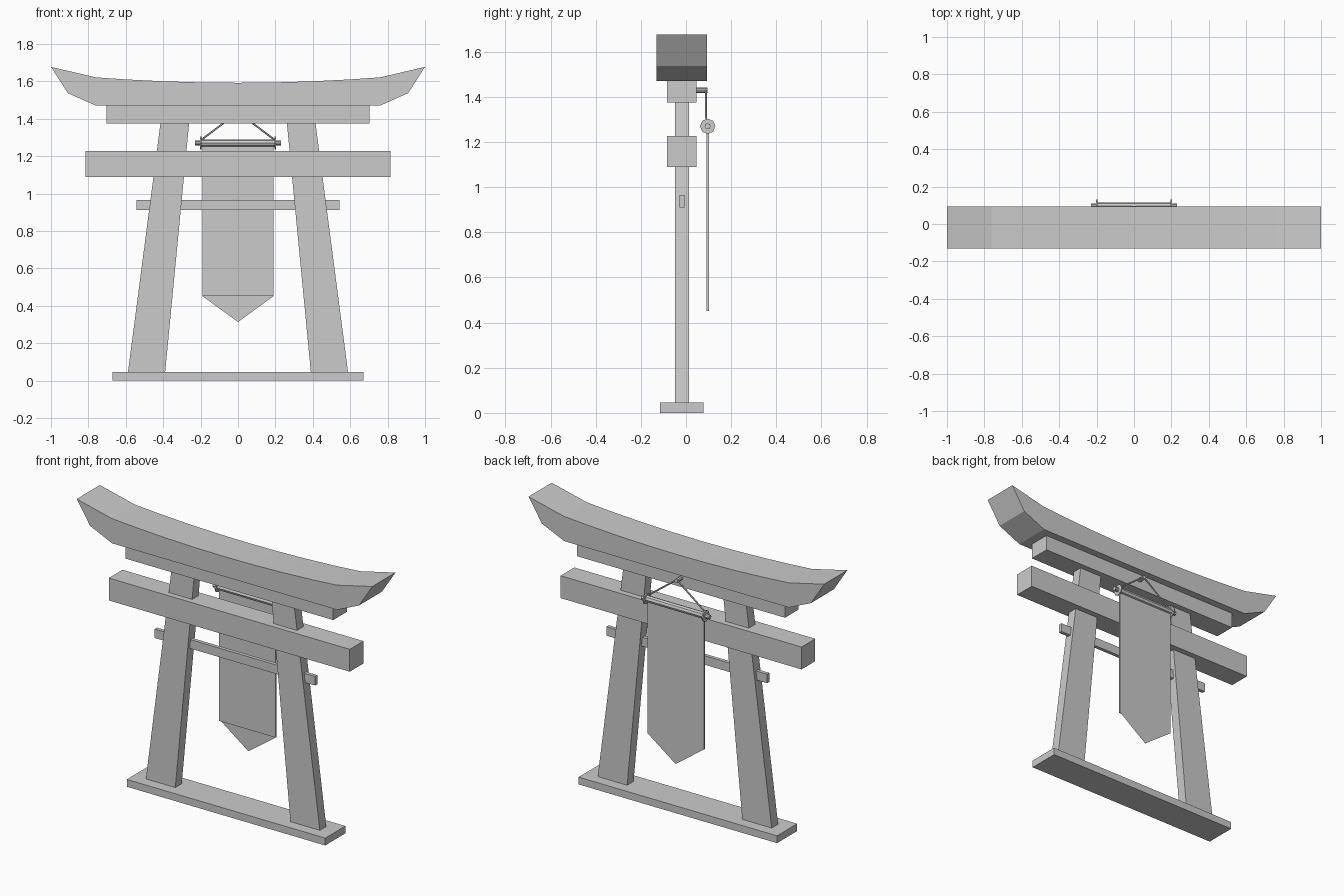
import bpy, bmesh
from mathutils import Vector

if "Cube" in bpy.data.objects:
    bpy.data.objects.remove(bpy.data.objects["Cube"])

YC = -0.0185   # depth centre of the gate frame
YB = 0.096     # depth centre of the hanging banner
RZ = 1.27      # height of the banner rod


def prism(name, pts, y0, y1):
    """Extrude an x/z outline from y0 to y1."""
    bm = bmesh.new()
    face = bm.faces.new([bm.verts.new((x, y0, z)) for x, z in pts])
    if y1 != y0:
        ext = bmesh.ops.extrude_face_region(bm, geom=[face])
        verts = [v for v in ext["geom"] if isinstance(v, bmesh.types.BMVert)]
        bmesh.ops.translate(bm, verts=verts, vec=(0, y1 - y0, 0))
        bmesh.ops.recalc_face_normals(bm, faces=bm.faces)
    me = bpy.data.meshes.new(name)
    bm.to_mesh(me)
    bm.free()
    ob = bpy.data.objects.new(name, me)
    bpy.context.collection.objects.link(ob)
    return ob


def beam(name, hx, z0, z1, hy):
    return prism(name, [(-hx, z0), (hx, z0), (hx, z1), (-hx, z1)], YC - hy, YC + hy)


def rod(name, a, b, r, sides=8):
    a, b = Vector(a), Vector(b)
    bpy.ops.mesh.primitive_cylinder_add(vertices=sides, radius=r, depth=(b - a).length,
                                        location=(a + b) / 2)
    ob = bpy.context.object
    ob.name = name
    ob.rotation_euler = (b - a).to_track_quat('Z', 'Y').to_euler()
    return ob


# Horizontal timbers
beam("base_plank", 0.671, 0, 0.045, 0.097)
beam("tie_bar", 0.543, 0.911, 0.966, 0.011)
beam("middle_beam", 0.815, 1.089, 1.226, 0.066)
beam("upper_beam", 0.703, 1.375, 1.472, 0.066)

# Leaning tapered legs
for side, s in (("left", -1), ("right", 1)):
    leg = [(0.39, 0.04), (0.589, 0.04), (0.414, 1.38), (0.261, 1.38)]
    prism(side + "_leg", [(s * x, z) for x, z in leg], YC - 0.031, YC + 0.031)

# Curved roof beam with upswept ends
right = [(0.76, 1.47), (0.91, 1.537), (1.0, 1.677), (0.76, 1.621)]
top = [(x / 10, 1.592 + 0.029 * (x / 7.6) ** 2) for x in range(6, -7, -2)]
left = [(-x, z) for x, z in reversed(right)]
prism("roof_beam", right + top + left, YC - 0.1115, YC + 0.1115)

# Banner cloth and its thin pointed tip
prism("banner", [(-0.191, 0.452), (0.191, 0.452), (0.191, RZ), (-0.191, RZ)], YB - 0.005, YB + 0.005)
prism("banner_tip", [(-0.191, 0.452), (0, 0.313), (0.191, 0.452)], YB + 0.005, YB + 0.005)

# Rod, end discs, cords and peg
rod("banner_rod", (-0.2, YB, RZ), (0.2, YB, RZ), 0.02)
rod("rod_core", (-0.23, YB, RZ), (0.23, YB, RZ), 0.013)
rod("peg", (0, 0.04, 1.43), (0, 0.096, 1.43), 0.012)
for side, s in (("left", -1), ("right", 1)):
    rod(side + "_disc", (s * 0.195, YB, RZ), (s * 0.203, YB, RZ), 0.034)
    rod(side + "_cord", (s * 0.2, YB - 0.006, RZ + 0.014), (0, 0.088, 1.435), 0.005, 6)
